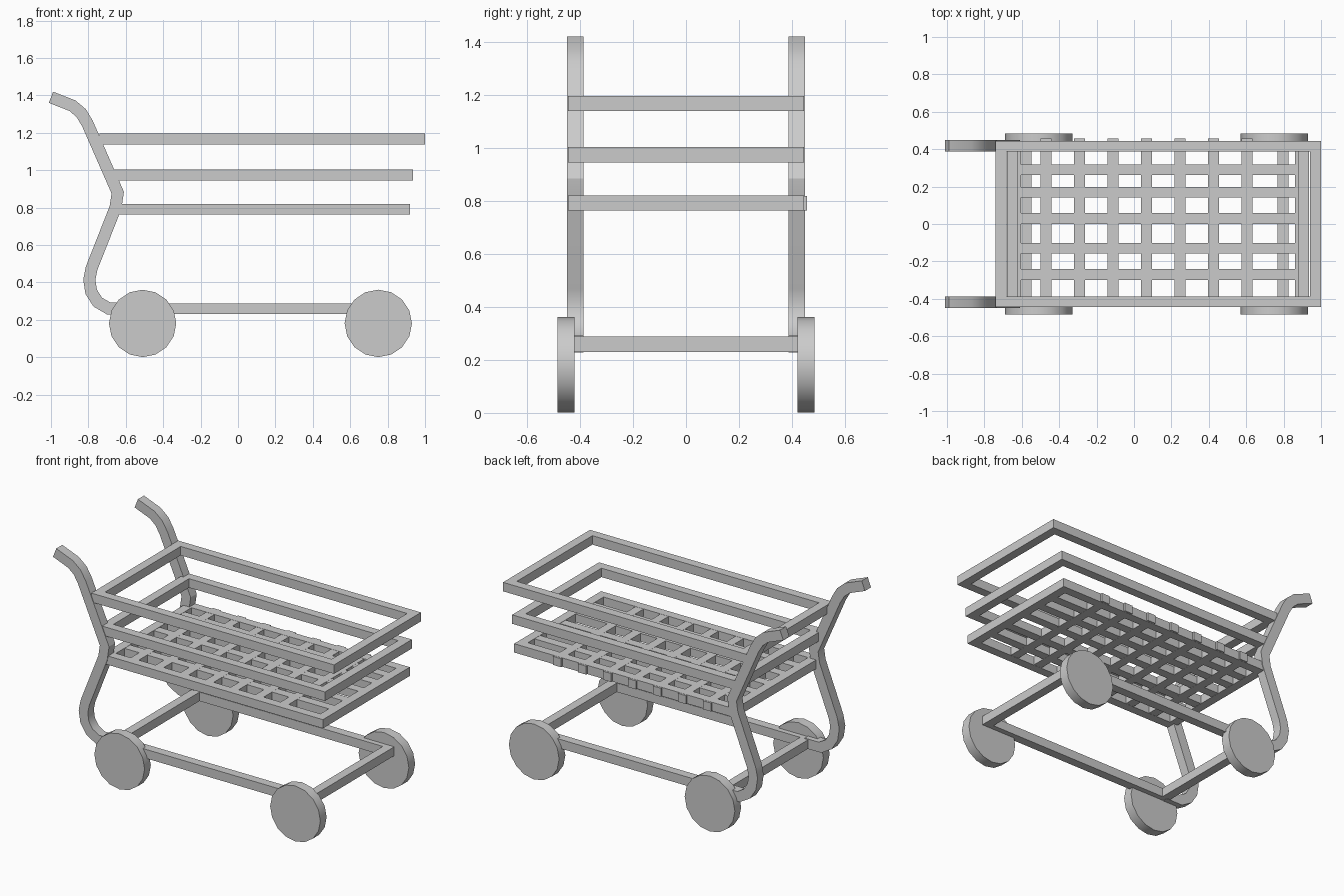
import bpy, bmesh, math
from mathutils import Vector

if "Cube" in bpy.data.objects:
    bpy.data.objects.remove(bpy.data.objects["Cube"], do_unlink=True)

grey = bpy.data.materials.new("plain_grey")
grey.use_nodes = True
colour = (0.6, 0.6, 0.6, 1)
grey.diffuse_color = colour
grey.node_tree.nodes["Principled BSDF"].inputs["Base Color"].default_value = colour

BAR = 0.058   # thickness of every bar
HALF = 0.445  # half width of the cart


def finish(name, bm, smooth=False):
    bmesh.ops.recalc_face_normals(bm, faces=bm.faces)
    mesh = bpy.data.meshes.new(name)
    bm.to_mesh(mesh)
    bm.free()
    mesh.materials.append(grey)
    obj = bpy.data.objects.new(name, mesh)
    bpy.context.collection.objects.link(obj)
    if smooth:
        bpy.ops.object.select_all(action="DESELECT")
        obj.select_set(True)
        bpy.context.view_layer.objects.active = obj
        bpy.ops.object.shade_smooth_by_angle(angle=math.radians(30))
    return obj


def box(name, x, y, z):
    bm = bmesh.new()
    bmesh.ops.create_cube(bm, size=1)
    for v in bm.verts:
        v.co = [lo + (c + 0.5) * (hi - lo) for c, (lo, hi) in zip(v.co, (x, y, z))]
    return finish(name, bm)


def frame(name, x0, x1, z0, z1):
    """Rectangular ring of bars."""
    bm = bmesh.new()
    loops = []
    for inset in (0, BAR):
        for z in (z0, z1):
            a, b, h = x0 + inset, x1 - inset, HALF - inset
            loops.append([bm.verts.new((x, y, z)) for x, y in
                          ((a, -h), (b, -h), (b, h), (a, h))])
    low_out, top_out, low_in, top_in = loops
    for p, q in ((low_out, top_out), (top_out, top_in), (top_in, low_in), (low_in, low_out)):
        for i in range(4):
            j = (i + 1) % 4
            bm.faces.new((p[i], p[j], q[j], q[i]))
    return finish(name, bm)


def bent_bar(name, path, y0, y1):
    """Square bar swept along an x-z path with mitred bends."""
    pts = [Vector(p) for p in path]
    bm = bmesh.new()
    rings = []
    for i, p in enumerate(pts):
        into = (p - pts[i - 1]).normalized() if i else (pts[1] - p).normalized()
        out = (pts[i + 1] - p).normalized() if i < len(pts) - 1 else into
        t = (into + out).normalized()
        n = Vector((-t.y, t.x)) * (BAR / 2 + 0.003) / t.dot(into)
        a, b = p + n, p - n
        rings.append([bm.verts.new((c.x, y, c.y)) for c, y in
                      ((a, y0), (a, y1), (b, y1), (b, y0))])
    for r, s in zip(rings, rings[1:]):
        for i in range(4):
            j = (i + 1) % 4
            bm.faces.new((r[i], r[j], s[j], s[i]))
    bm.faces.new(rings[0])
    bm.faces.new(rings[-1])
    return finish(name, bm, True)


def wheel(name, x, y):
    bm = bmesh.new()
    bmesh.ops.create_cone(bm, cap_ends=True, segments=16, radius1=0.18,
                          radius2=0.18, depth=0.064)
    for v in bm.verts:
        v.co = (x + v.co.x, y + v.co.z, 0.181 + v.co.y)
    return finish(name, bm, True)


# Basket: two open frames above a lattice floor
frame("upper_basket_frame", -0.74, 1.0, 1.138, 1.196)
frame("middle_basket_frame", -0.68, 0.935, 0.945, 1.003)
frame("basket_floor_frame", -0.662, 0.92, 0.763, 0.82)
for i in range(7):
    x = -0.47 + 0.179 * i
    box(f"floor_cross_bar_{i + 1}", (x - BAR / 2, x + BAR / 2), (-HALF, 0.457), (0.764, 0.819))
for i, y in enumerate((-0.27, -0.13, 0.03, 0.17, 0.29)):
    box(f"floor_long_bar_{i + 1}", (-0.65, 0.9), (y - BAR / 2, y + BAR / 2), (0.7645, 0.8185))

# Handle uprights, base rails and wheels on both sides
upright = [(-1, 1.39), (-0.885, 1.345), (-0.838, 1.305), (-0.805, 1.25), (-0.643, 0.88),
           (-0.655, 0.8), (-0.783, 0.475), (-0.795, 0.415), (-0.785, 0.35),
           (-0.75, 0.295), (-0.69, 0.26), (-0.58, 0.26)]
for side, s in (("left", -1), ("right", 1)):
    # the front of the model faces -y
    label = "front" if s < 0 else "rear"
    y0, y1 = sorted((s * (HALF - BAR), s * (HALF + 0.004)))
    bent_bar(f"{label}_handle_upright", upright, y0, y1)
    y0, y1 = sorted((s * (HALF - BAR), s * HALF))
    box(f"{label}_base_rail", (-0.605, 0.825), (y0, y1), (0.23, 0.288))
    for end, x in (("left", 0.75), ("right", -0.51)):
        wheel(f"{label}_{end}_wheel", x, s * 0.453)

# Base cross bars
for end, x in (("right", -0.605), ("left", 0.767)):
    box(f"{end}_base_cross_bar", (x, x + BAR), (-HALF + BAR, HALF - BAR), (0.23, 0.288))
